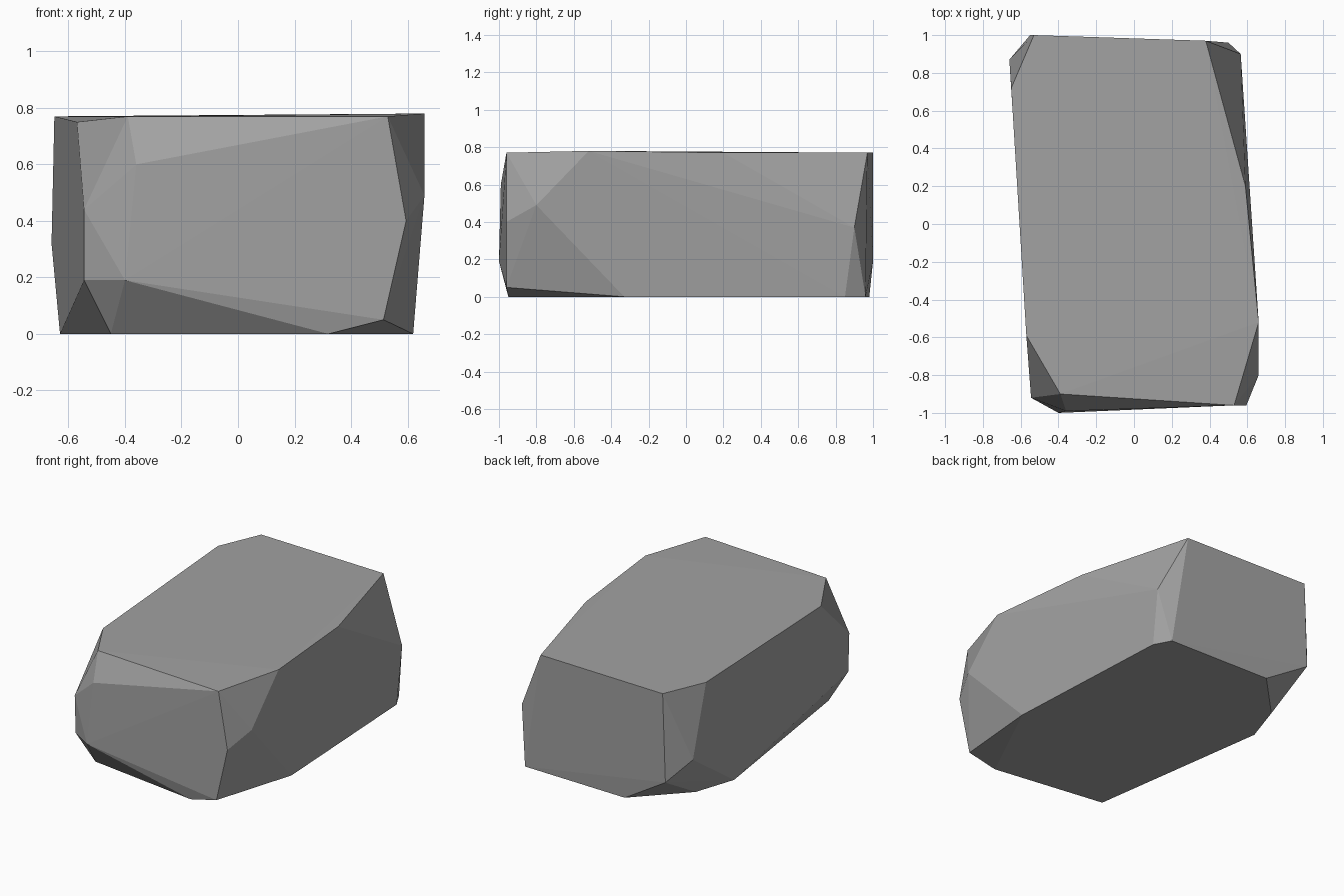
import bpy
import bmesh
from math import radians

default_cube = bpy.data.objects.get("Cube")
if default_cube:
    bpy.data.objects.remove(default_cube, do_unlink=True)

# Single stone colour
stone_grey = bpy.data.materials.new("stone grey")
stone_grey.use_nodes = True
colour = (0.36, 0.36, 0.36, 1.0)
stone_grey.diffuse_color = colour
stone_grey.node_tree.nodes["Principled BSDF"].inputs["Base Color"].default_value = colour

# Outline of the flat underside
base_outline = [(-.24, .98), (-.54, .67), (-.63, .4), (-.45, -.84),
                (.32, -.95), (.62, -.33), (.56, .85), (.5, .96)]

# Outline of the flat upper side
top_outline = [(-.53, 1), (.38, .97), (.59, .2), (.53, -.96),
               (-.39, -.9), (-.65, .72)]

# Chipped corners, by height around the sides
chips = [(.66, -.52, .78), (-.57, -.59, .75), (-.36, -.99, .6),
         (.66, -.8, .49), (-.545, -.92, .44), (.595, -.96, .4),
         (.565, .9, .37), (-.66, .87, .32), (-.55, 1, .19),
         (-.4, -1, .19), (-.545, -.91, .19), (.515, -.96, .05)]


def build_hull(name, points, material):
    """Wrap the points in a faceted convex shell."""
    bm = bmesh.new()
    for point in points:
        bm.verts.new(point)
    hull = bmesh.ops.convex_hull(bm, input=bm.verts[:])
    loose = [v for v in bm.verts if not v.link_faces]
    bmesh.ops.delete(bm, geom=loose, context="VERTS")
    bmesh.ops.dissolve_limit(bm, angle_limit=radians(1),
                             verts=bm.verts[:], edges=bm.edges[:])
    bmesh.ops.recalc_face_normals(bm, faces=bm.faces[:])
    mesh = bpy.data.meshes.new(name)
    bm.to_mesh(mesh)
    bm.free()
    mesh.materials.append(material)
    stone = bpy.data.objects.new(name, mesh)
    bpy.context.collection.objects.link(stone)
    return stone


# Faceted stone block
points = [(x, y, 0) for x, y in base_outline]
points += [(x, y, .77) for x, y in top_outline]
build_hull("stone_block", points + chips, stone_grey)
